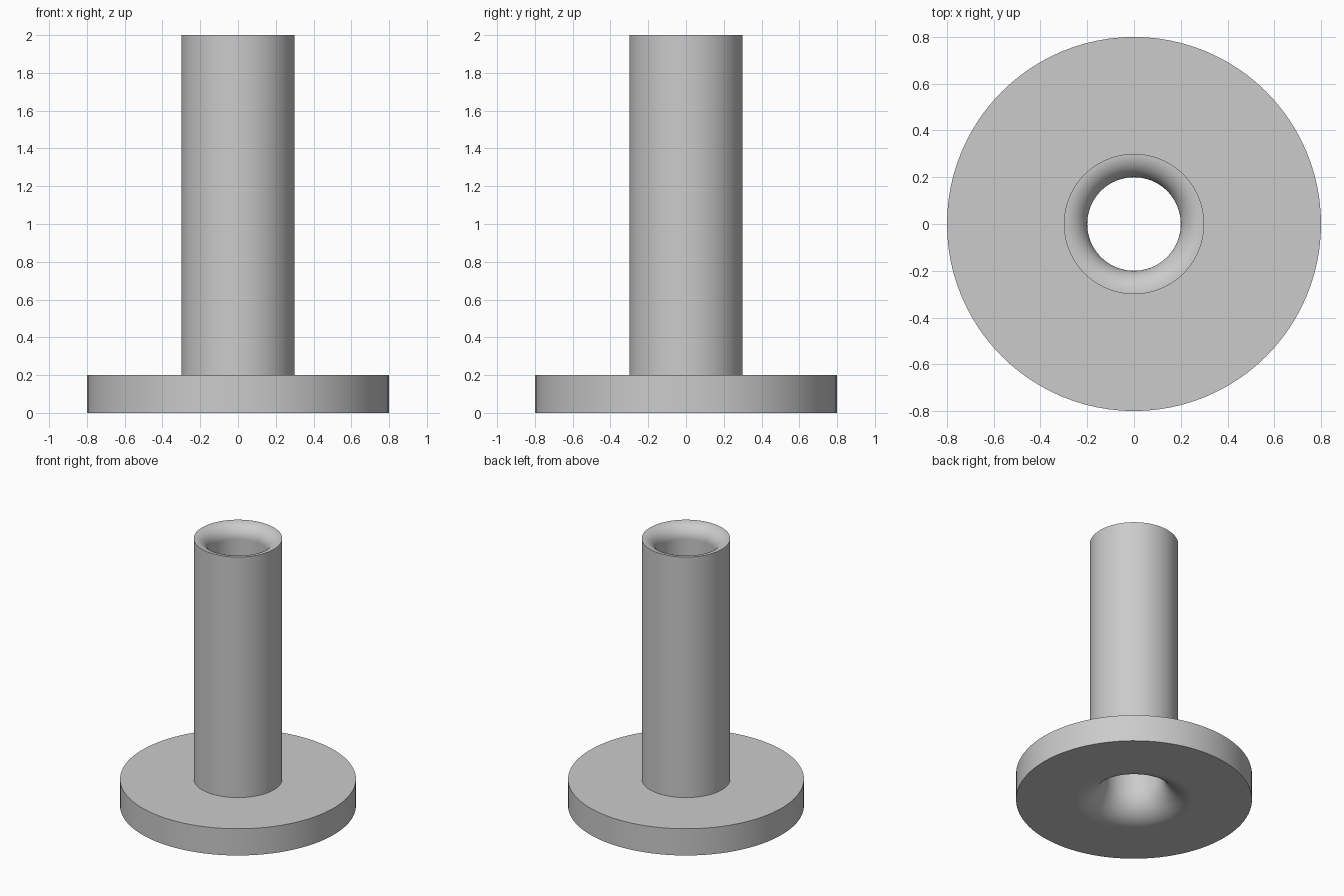
import bpy
import bmesh
import math
from mathutils import Matrix, Vector

SEGMENTS = 96
ARC_STEPS = 16

cube = bpy.data.objects.get("Cube")
if cube:
    bpy.data.objects.remove(cube, do_unlink=True)

# Plain grey finish
grey = bpy.data.materials.new("plain_grey")
colour = (0.6, 0.6, 0.6, 1.0)
grey.diffuse_color = colour
grey.use_nodes = True
grey.node_tree.nodes["Principled BSDF"].inputs["Base Color"].default_value = colour

# Main dimensions
base_radius, base_height = 0.8, 0.2
tube_radius, bore_radius, height = 0.3, 0.2, 2.0
top_round = tube_radius - bore_radius
bottom_round = 0.2


def arc(centre_r, centre_z, radius, start, end):
    """Points (r, z) along an arc, angles in degrees."""
    points = []
    for i in range(ARC_STEPS + 1):
        a = math.radians(start + (end - start) * i / ARC_STEPS)
        points.append((centre_r + radius * math.cos(a), centre_z + radius * math.sin(a)))
    return points


# Closed half section: flange, tube wall, rounded mouth, bore, flared bottom
profile = [(base_radius, 0), (base_radius, base_height),
           (tube_radius, base_height)]
profile += arc(bore_radius + top_round, height - top_round, top_round, 90, 180)
profile += arc(bore_radius + bottom_round, bottom_round, bottom_round, 180, 270)

# Turn the section around the z axis
bm = bmesh.new()
verts = [bm.verts.new((r, 0, z)) for r, z in profile]
edges = [bm.edges.new((v, verts[(i + 1) % len(verts)])) for i, v in enumerate(verts)]
bmesh.ops.spin(bm, geom=verts + edges, cent=(0, 0, 0), axis=(0, 0, 1),
               angle=math.tau, steps=SEGMENTS, use_duplicate=False)
bmesh.ops.remove_doubles(bm, verts=bm.verts, dist=0.0001)
bmesh.ops.recalc_face_normals(bm, faces=bm.faces)

mesh = bpy.data.meshes.new("flanged_tube")
bm.to_mesh(mesh)
bm.free()
mesh.materials.append(grey)

body = bpy.data.objects.new("flanged_tube", mesh)
bpy.context.collection.objects.link(body)

# Smooth round surfaces, crisp rims
bpy.ops.object.select_all(action='DESELECT')
body.select_set(True)
bpy.context.view_layer.objects.active = body
bpy.ops.object.shade_smooth_by_angle(angle=math.radians(30))
weighted = body.modifiers.new("flat_face_normals", 'WEIGHTED_NORMAL')
weighted.keep_sharp = True
